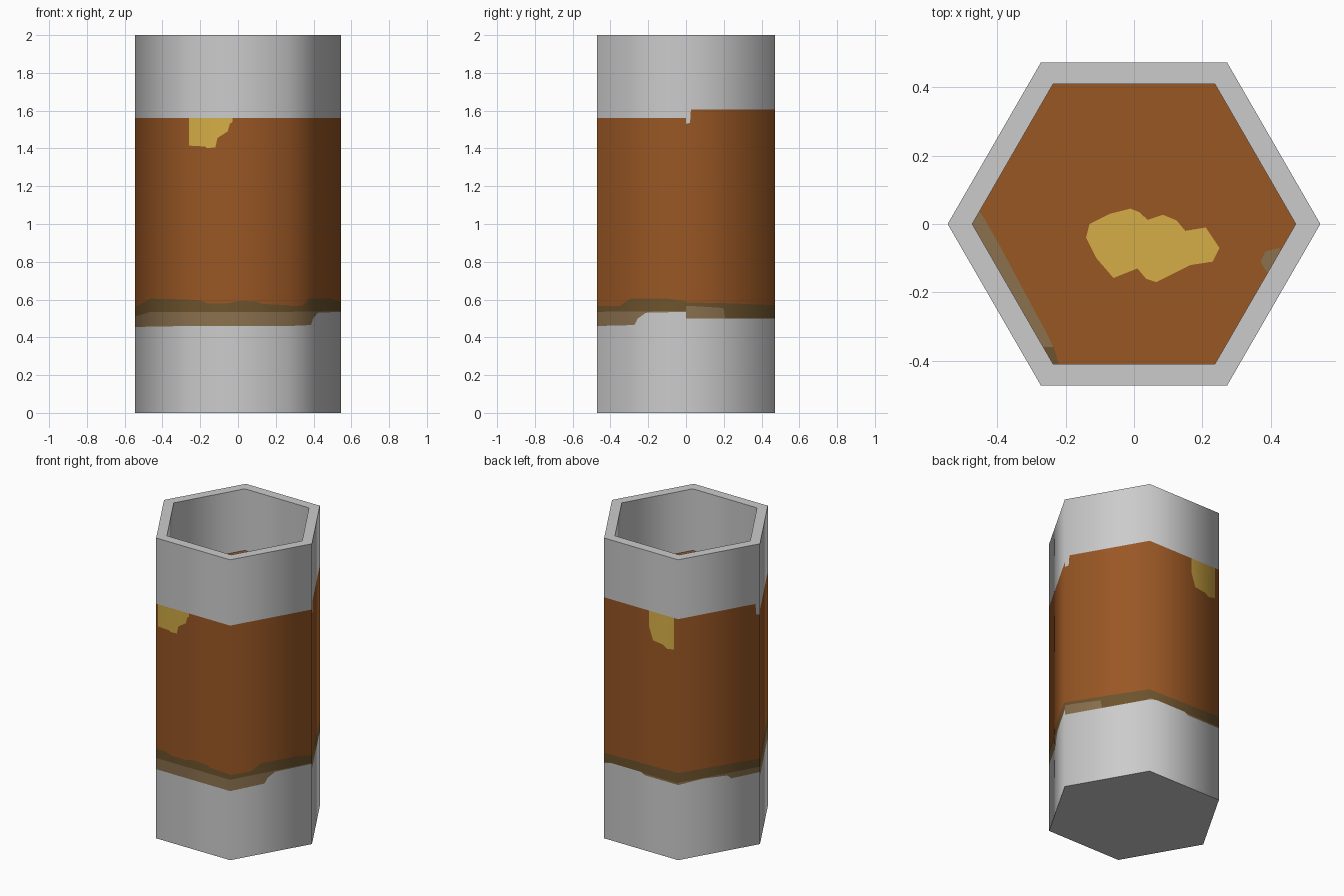
import bpy, bmesh, math
from mathutils import Vector

if "Cube" in bpy.data.objects:
    bpy.data.objects.remove(bpy.data.objects["Cube"])

R_OUT, R_IN, HEIGHT, LIQUID_Z = 0.545, 0.473, 2.0, 1.59


def material(name, rgb):
    m = bpy.data.materials.new(name)
    m.diffuse_color = (*rgb, 1)
    m.use_nodes = True
    m.node_tree.nodes["Principled BSDF"].inputs["Base Color"].default_value = m.diffuse_color
    return m


GREY = material("pale grey", (0.60, 0.60, 0.60))
PALE_MUD = material("pale mud", (0.258, 0.165, 0.077))
DARK_MUD = material("dark mud", (0.153, 0.087, 0.026))
BROWN = material("warm brown", (0.319, 0.095, 0.018))
YELLOW = material("foam yellow", (0.66, 0.42, 0.061))
MATS = [GREY, PALE_MUD, DARK_MUD, BROWN, YELLOW]


def ring(r, z):
    return [Vector((r * math.cos(k * math.pi / 3), r * math.sin(k * math.pi / 3), z))
            for k in range(6)]


def height(profile, u):
    """Linear height along one side, from (u, z) points."""
    if u <= profile[0][0]:
        return profile[0][1]
    for (a, za), (b, zb) in zip(profile, profile[1:]):
        if u <= b:
            return za + (zb - za) * (u - a) / (b - a)
    return profile[-1][1]


def make_object(name, bm, mats):
    me = bpy.data.meshes.new(name)
    bm.to_mesh(me)
    bm.free()
    for m in mats:
        me.materials.append(m)
    ob = bpy.data.objects.new(name, me)
    bpy.context.collection.objects.link(ob)
    return ob


# Paint edges per side, sides counted from +x towards the back
LOWER = [
    [(0, .5), (1, .5)],
    [(0, .5), (.1, .515), (.5, .515), (.55, .5), (1, .5)],
    [(0, .5), (.3, .51), (.6, .5), (.65, .475), (1, .48)],
    [(0, .455), (1, .46)],
    [(0, .46), (1, .46)],
    [(0, .46), (.42, .465), (.46, .5), (.55, .53), (1, .535)],
]
MID = [
    [(0, .565), (.1, .565), (.42, .555), (.44, .5)],
    [(0, .51), (1, .51)],
    [(0, .515), (1, .515)],
    [(0, .51), (.3, .535), (1, .535)],
    [(0, .535), (1, .535)],
    [(0, .535), (1, .54)],
]
UPPER = [
    [(0, .585), (.5, .58), (1, .57)],
    [(0, .57), (1, .58)],
    [(0, .58), (1, .57)],
    [(0, .56), (.3, .605), (1, .6)],
    [(0, .6), (.14, .595), (.2, .58), (.4, .58), (.5, .592), (.68, .59), (.73, .577), (1, .57)],
    [(0, .565), (.25, .565), (.38, .605), (.8, .605), (1, .59)],
]
TOP = [
    [(0, 1.53), (.045, 1.535), (.055, 1.605)],
    [(0, 1.605)],
    [(0, 1.605), (.945, 1.605), (.955, 1.535), (1, 1.53)],
    [(0, 1.562)], [(0, 1.562)], [(0, 1.562)],
]
NO_DRIP = [(0, 2)]
DRIP = [
    NO_DRIP,
    [(.606, 1.61), (.607, 1.5), (.66, 1.415), (.8, 1.405), (.85, 1.385), (.945, 1.395), (.946, 1.61)],
    NO_DRIP, NO_DRIP,
    [(.023, 1.562), (.024, 1.415), (.18, 1.41), (.2, 1.402), (.28, 1.405), (.3, 1.455),
     (.4, 1.49), (.42, 1.53), (.446, 1.54), (.447, 1.562)],
    NO_DRIP,
]

# Cup: outer sides cut into columns that follow the paint edges
bm = bmesh.new()
base, outer, inner, sunk = ring(R_OUT, 0), ring(R_OUT, HEIGHT), ring(R_IN, HEIGHT), ring(R_IN, LIQUID_Z)


def face(points, mat):
    f = bm.faces.new([bm.verts.new(p) for p in points])
    f.material_index = mat
    f.smooth = True


for k in range(6):
    n = (k + 1) % 6
    edges = (LOWER[k], MID[k], UPPER[k], DRIP[k], TOP[k])
    cuts = sorted({0, 1} | {u for e in edges for u, _ in e})

    def column(u):
        low, mid, up, drip, top = (height(e, u) for e in edges)
        mid = max(low, mid)
        zs = [0, low, mid, max(mid, up), min(drip, top), top, HEIGHT]
        p = base[k].lerp(base[n], u)
        return [Vector((p.x, p.y, z)) for z in zs]

    for ua, ub in zip(cuts, cuts[1:]):
        a, b = column(ua), column(ub)
        for i, mat in enumerate((0, 1, 2, 3, 4, 0)):
            if max(a[i + 1].z - a[i].z, b[i + 1].z - b[i].z) > 1e-4:
                face((a[i], b[i], b[i + 1], a[i + 1]), mat)
    face((outer[k], outer[n], inner[n], inner[k]), 0)      # rim
    face((inner[k], inner[n], sunk[n], sunk[k]), 0)        # inner wall
face(base[::-1], 0)                                        # underside
bmesh.ops.remove_doubles(bm, verts=bm.verts, dist=1e-5)
cup = make_object("cup", bm, MATS)

# Smooth shading around the six sides, flat rim and underside
me = cup.data
normals = [None] * len(me.loops)
for p in me.polygons:
    for li in p.loop_indices:
        co = me.vertices[me.loops[li].vertex_index].co
        if abs(p.normal.z) > 0.5:
            normals[li] = p.normal.copy()
        else:
            out = Vector((co.x, co.y, 0)).normalized()
            normals[li] = out if p.normal.dot(out) > 0 else -out
me.normals_split_custom_set(normals)


# Liquid surface and the thin patches lying on it
def sheet(name, points, z, mat):
    b = bmesh.new()
    f = b.faces.new([b.verts.new((x, y, z)) for x, y in points])
    f.normal_update()
    if f.normal.z < 0:
        f.normal_flip()
    bmesh.ops.triangulate(b, faces=b.faces[:])
    make_object(name, b, [mat])


sheet("liquid_surface", [(v.x, v.y) for v in sunk], LIQUID_Z, BROWN)
sheet("foam_patch", [
    (-.14, -.04), (-.13, 0), (-.07, .03), (-.01, .045), (.015, .035), (.04, .012), (.085, .027),
    (.125, .01), (.15, -.02), (.21, -.01), (.25, -.07), (.23, -.11), (.165, -.12), (.065, -.17),
    (.035, -.16), (.01, -.13), (-.06, -.158), (-.11, -.1)], LIQUID_Z + .003, YELLOW)
sheet("left_sediment", [(-.473, 0), (-.452, .036), (-.44, .02), (-.40, -.05), (-.255, -.32),
                        (-.235, -.36), (-.265, -.36)], LIQUID_Z + .003, PALE_MUD)
sheet("corner_sediment", [(-.265, -.36), (-.235, -.36), (-.22, -.409), (-.237, -.409)],
      LIQUID_Z + .003, DARK_MUD)
sheet("right_sediment", [(.37, -.11), (.385, -.08), (.425, -.07), (.428, -.078), (.39, -.143)],
      LIQUID_Z + .003, PALE_MUD)
